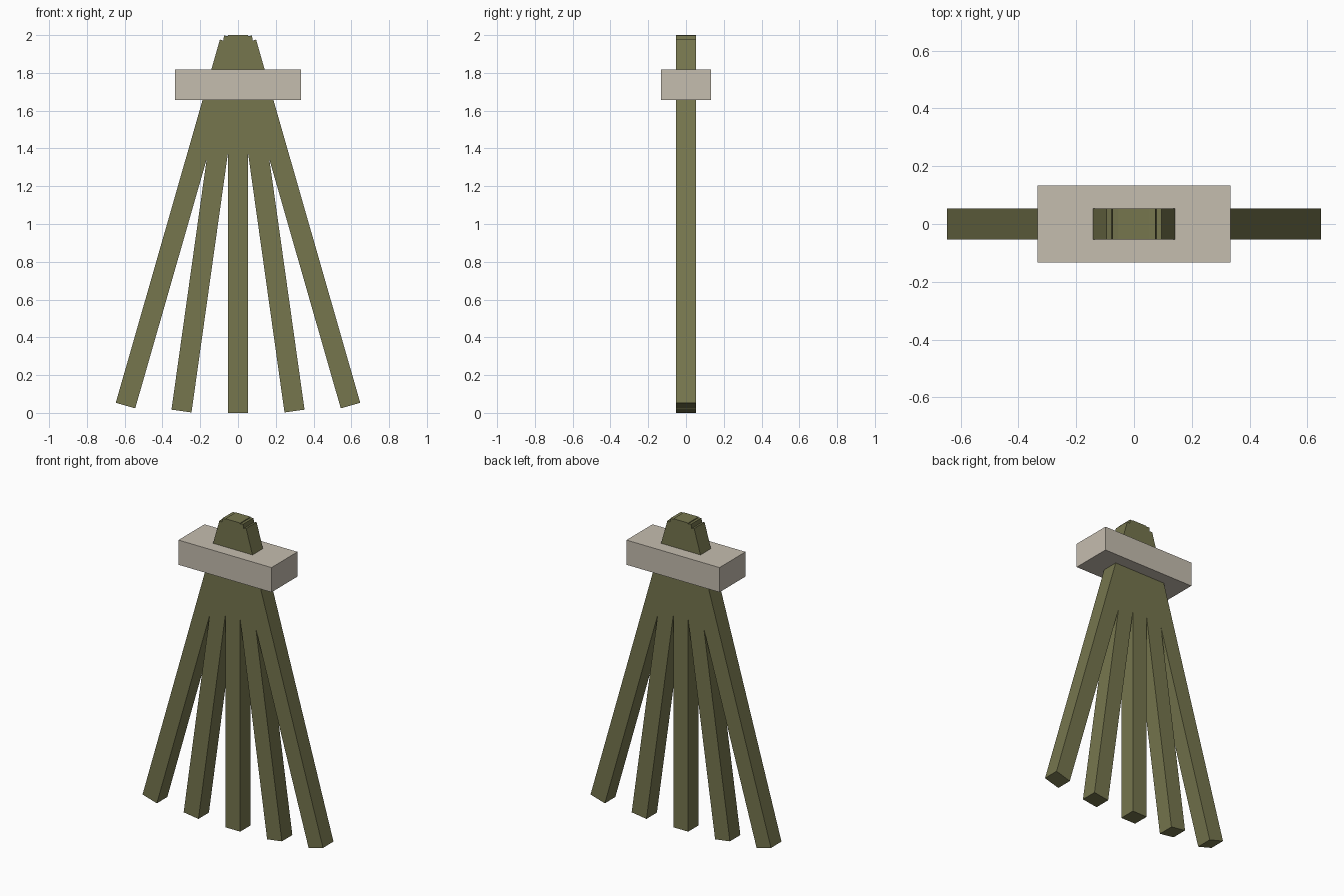
import bpy
from math import radians

cube = bpy.data.objects.get("Cube")
if cube:
    bpy.data.objects.remove(cube, do_unlink=True)


def make_material(name, rgb):
    mat = bpy.data.materials.new(name)
    mat.use_nodes = True
    mat.diffuse_color = (*rgb, 1)
    mat.node_tree.nodes["Principled BSDF"].inputs["Base Color"].default_value = (*rgb, 1)
    return mat


def make_box(name, size, location, mat, tilt=0):
    bpy.ops.mesh.primitive_cube_add(size=1, location=location)
    box = bpy.context.object
    box.name = name
    box.scale = size
    box.rotation_euler.y = radians(tilt)
    box.data.materials.append(mat)
    return box


olive = make_material("olive green", (0.181, 0.181, 0.076))
beige = make_material("warm beige", (0.56, 0.51, 0.43))

# Five square slats fanned out evenly, gathered at the top
WIDTH, LENGTH, SPACING, TILT_STEP = 0.107, 2.0, 0.16, 8
names = ["right_outer_slat", "right_inner_slat", "middle_slat",
         "left_inner_slat", "left_outer_slat"]
for name, i in zip(names, range(-2, 3)):
    make_box(name, (WIDTH, WIDTH, LENGTH), (i * SPACING, 0, LENGTH / 2),
             olive, -i * TILT_STEP)

# Block that clasps the slats together
make_box("clasp_block", (0.667, 0.267, 0.16), (0, 0, 1.737), beige)
